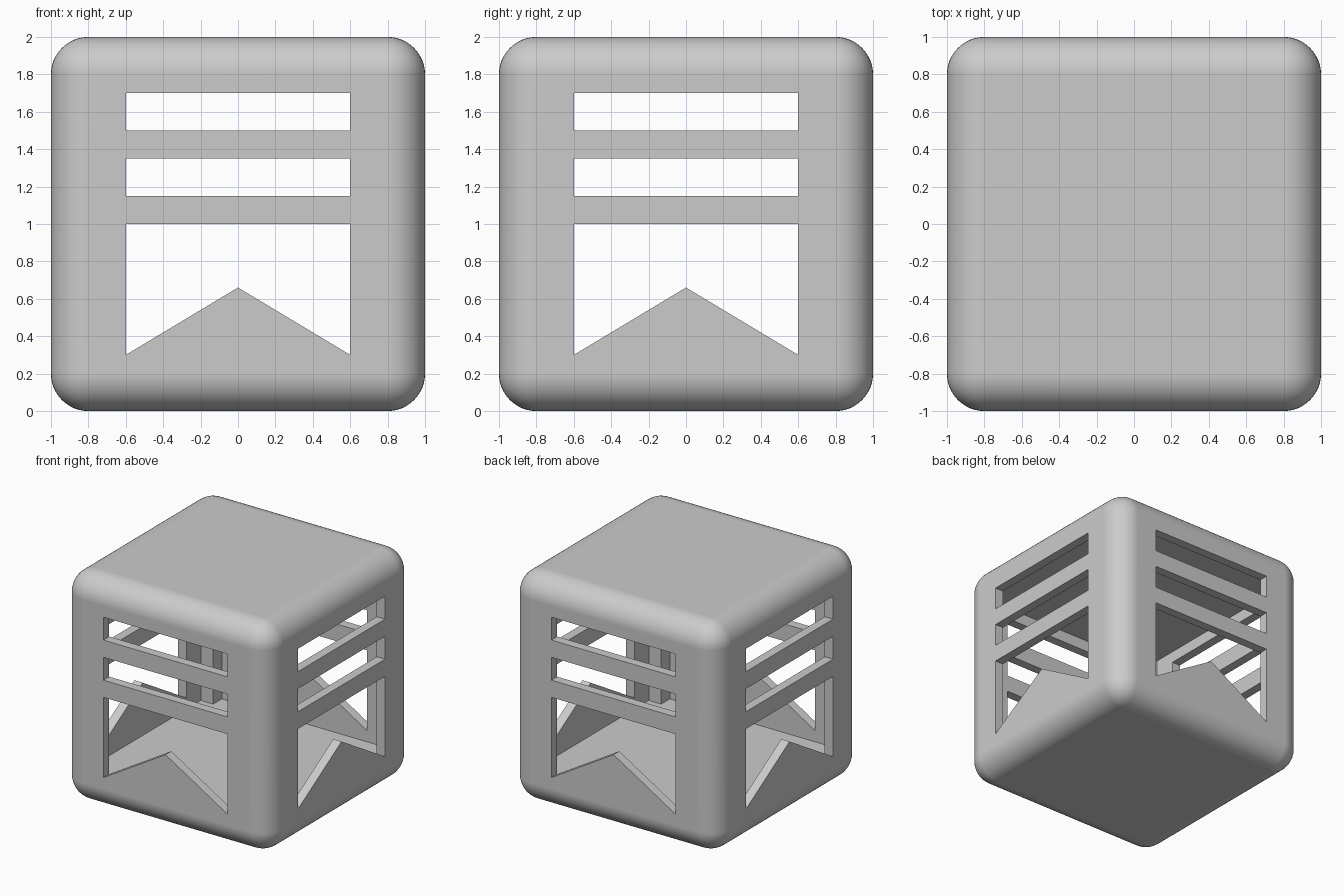
import bpy, bmesh, math
from mathutils import Matrix

if "Cube" in bpy.data.objects:
    bpy.data.objects.remove(bpy.data.objects["Cube"])

SIZE, RADIUS = 1.0, 0.2
WINDOW = 0.6                 # half width of the openings
INNER, PANEL = 0.8, 0.92     # cavity core and thin side panels


def mesh_object(name, bm):
    bmesh.ops.recalc_face_normals(bm, faces=bm.faces)
    mesh = bpy.data.meshes.new(name)
    bm.to_mesh(mesh)
    bm.free()
    obj = bpy.data.objects.new(name, mesh)
    bpy.context.collection.objects.link(obj)
    return obj


def prism(name, points, vector):
    bm = bmesh.new()
    face = bm.faces.new([bm.verts.new(p) for p in points])
    new = bmesh.ops.extrude_face_region(bm, geom=[face])["geom"]
    bmesh.ops.translate(bm, vec=vector,
                        verts=[v for v in new if isinstance(v, bmesh.types.BMVert)])
    return mesh_object(name, bm)


# Rounded outer block
bm = bmesh.new()
bmesh.ops.create_cube(bm, size=2 * SIZE, matrix=Matrix.Translation((0, 0, SIZE)))
bmesh.ops.bevel(bm, geom=bm.edges[:], offset=RADIUS, segments=12,
                profile=0.5, affect='EDGES')
body = mesh_object("lantern_body", bm)

# Cross-shaped cavity: thick corners, thin side panels
quarter = [(PANEL, -INNER), (PANEL, INNER), (INNER, INNER)]
plan = []
for i in range(4):
    c, s = [(1, 0), (0, 1), (-1, 0), (0, -1)][i]
    plan += [(x * c - y * s, x * s + y * c, 0.2) for x, y in quarter]
cutters = [prism("cavity_cutter", plan, (0, 0, 1.6))]

# Two slots and a notched window, passing through in both directions
w = WINDOW
openings = {
    "upper_slot": [(-w, 1.5), (w, 1.5), (w, 1.7), (-w, 1.7)],
    "lower_slot": [(-w, 1.15), (w, 1.15), (w, 1.35), (-w, 1.35)],
    "window": [(-w, 0.3), (0, 0.66), (w, 0.3), (w, 1.0), (-w, 1.0)],
}
for name, outline in openings.items():
    for axis, side in (("front", -1), ("back", 1)):
        y0 = -1.2 if side < 0 else 0.86
        for turn in (0, math.pi / 2):
            cut = prism(f"{name}_{axis}_cutter", [(x, y0, z) for x, z in outline],
                        (0, 0.34, 0))
            cut.data.transform(Matrix.Rotation(turn, 4, 'Z'))
            cutters.append(cut)

# Carve everything out of the block
bpy.context.view_layer.objects.active = body
body.select_set(True)
for cut in cutters:
    mod = body.modifiers.new("carve", 'BOOLEAN')
    mod.operation, mod.solver, mod.object = 'DIFFERENCE', 'EXACT', cut
    bpy.ops.object.modifier_apply(modifier=mod.name)
    bpy.data.objects.remove(cut)

# Smooth rounded edges, crisp openings
bpy.ops.object.shade_smooth_by_angle(angle=math.radians(30))
normals = body.modifiers.new("flat_faces", 'WEIGHTED_NORMAL')
normals.keep_sharp = True
